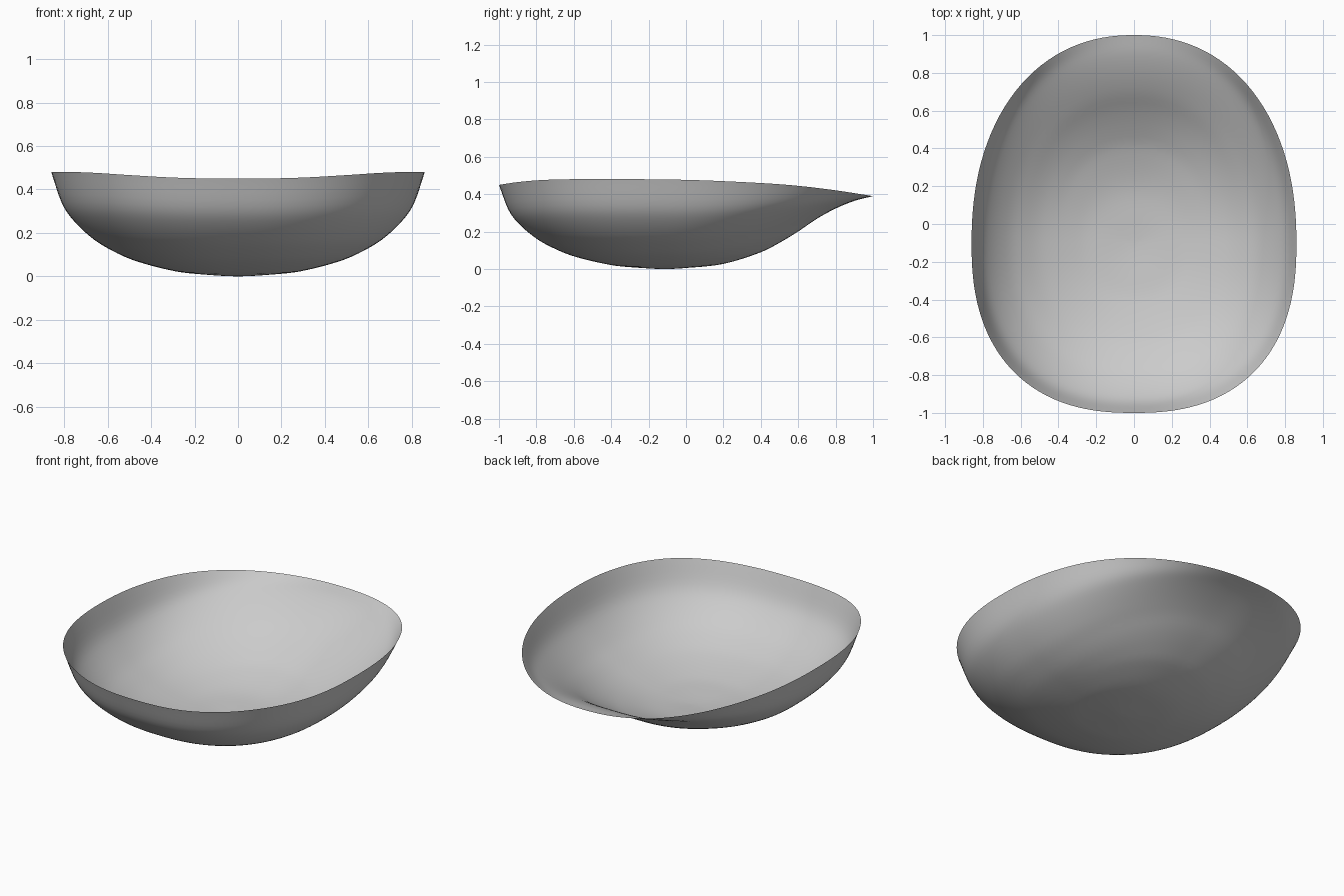
import bpy, bmesh, math

if "Cube" in bpy.data.objects:
    bpy.data.objects.remove(bpy.data.objects["Cube"])

SEG, RINGS = 128, 40


def curve(pts, t):
    """Smooth (cubic Hermite) interpolation through a few points."""
    n = len(pts)

    def slope(i):
        a, b = pts[max(i - 1, 0)], pts[min(i + 1, n - 1)]
        return (b[1] - a[1]) / (b[0] - a[0])
    i = 0
    while i < n - 2 and t > pts[i + 1][0]:
        i += 1
    (x0, y0), (x1, y1) = pts[i], pts[i + 1]
    h = x1 - x0
    u = (t - x0) / h
    return ((2*u**3 - 3*u*u + 1) * y0 + (u**3 - 2*u*u + u) * h * slope(i)
            + (3*u*u - 2*u**3) * y1 + (u**3 - u*u) * h * slope(i + 1))


# Rim height along y
RIM = [(-1, .45), (-.9, .465), (-.75, .477), (-.5, .481), (0, .477),
       (.4, .46), (.6, .445), (.8, .421), (1, .39)]
# Radial profiles: distance from centre -> fraction of rim height
WALL = [(-.2, .02), (0, 0), (.2, .02), (.34, .05), (.56, .155), (.7, .272),
        (.79, .38), (.89, .555), (.945, .71), (1, 1)]
LIP = [(-.1, .018), (0, .003), (.09, .015), (.27, .07), (.4545, .23), (.545, .36),
       (.636, .515), (.727, .69), (.818, .83), (.909, .935), (1, 1)]
CY = -0.1


def rim_point(a):
    # Superellipse outline, longer towards the back
    c, s = math.cos(a), math.sin(a)
    length, p = (1.1, 2.2) if s > 0 else (0.9, 2.4)
    r = (abs(c) ** p + abs(s) ** p) ** (-1 / p)
    x, y = .86 * r * c, CY + length * r * s
    return x, y, curve(RIM, max(-1, min(1, y)))


# Bowl: open shell, steep walls blending into a flared lip at the back
bm = bmesh.new()
centre = bm.verts.new((0, CY, 0))
rings = []
for k in range(1, RINGS + 1):
    t = 1 - (1 - k / RINGS) ** 1.4
    ring = []
    for j in range(SEG):
        a = 2 * math.pi * j / SEG
        x, y, z = rim_point(a)
        w = max(0, math.sin(a)) ** 2
        f = (1 - w) * curve(WALL, t) + w * curve(LIP, t)
        ring.append(bm.verts.new((x * t, CY + (y - CY) * t, max(0, z * f))))
    rings.append(ring)
for j in range(SEG):
    n = (j + 1) % SEG
    bm.faces.new((centre, rings[0][j], rings[0][n]))
    for lo, hi in zip(rings, rings[1:]):
        bm.faces.new((lo[j], hi[j], hi[n], lo[n]))
for f in bm.faces:
    f.smooth = True
mesh = bpy.data.meshes.new("bowl")
bm.to_mesh(mesh)
bm.free()
bowl = bpy.data.objects.new("bowl", mesh)
bpy.context.collection.objects.link(bowl)
